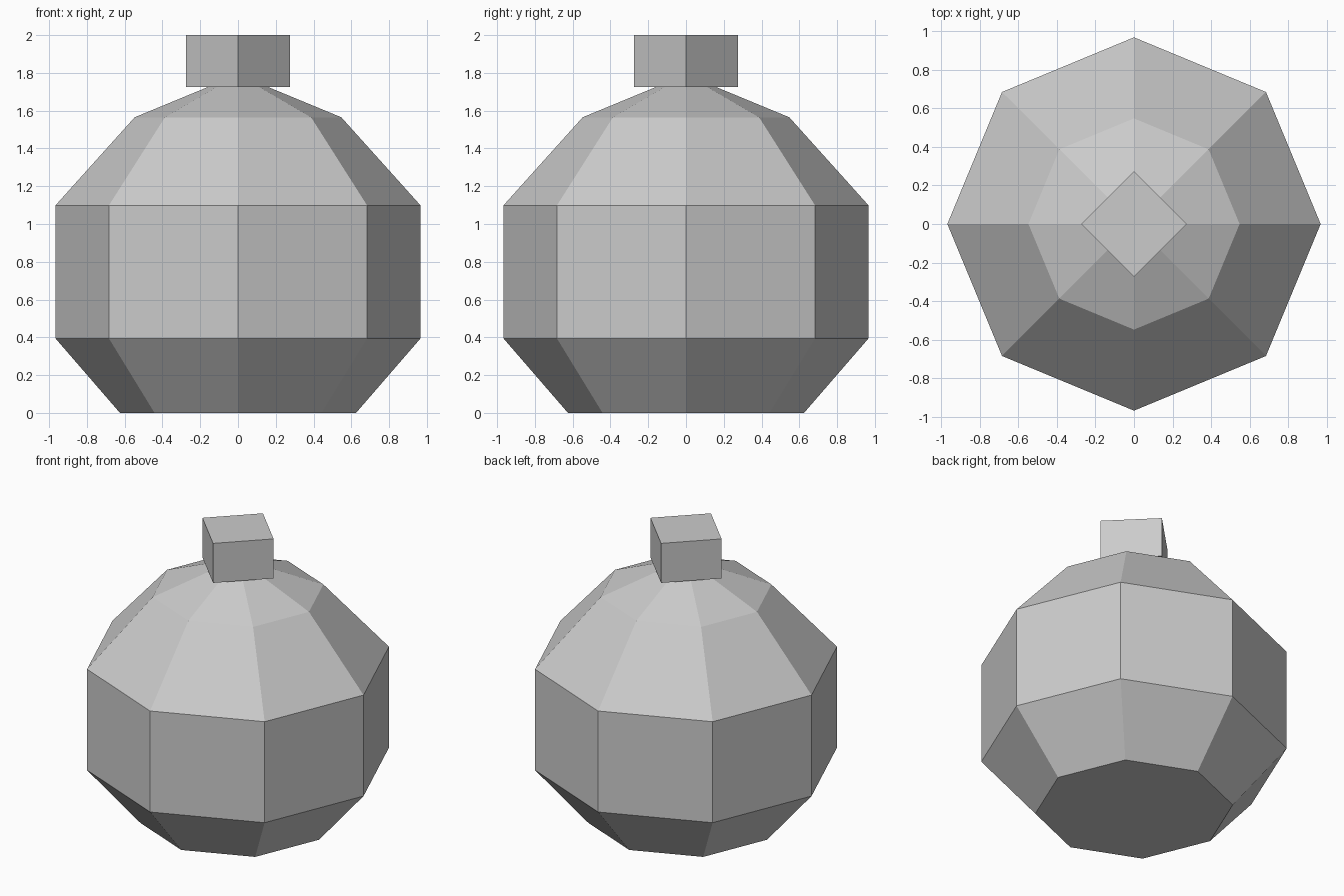
import bpy, bmesh, math

if "Cube" in bpy.data.objects:
    bpy.data.objects.remove(bpy.data.objects["Cube"])

# One plain grey for everything
grey = bpy.data.materials.new("light_grey")
grey.diffuse_color = (0.6, 0.6, 0.6, 1.0)
grey.use_nodes = True
grey.node_tree.nodes["Principled BSDF"].inputs["Base Color"].default_value = grey.diffuse_color


def lathe(name, profile, sides):
    """Closed faceted solid from (radius, z) rings, first corner on +x."""
    bm = bmesh.new()
    rings = []
    for r, z in profile:
        rings.append([bm.verts.new((r * math.cos(2 * math.pi * i / sides),
                                    r * math.sin(2 * math.pi * i / sides), z))
                      for i in range(sides)])
    for low, high in zip(rings, rings[1:]):
        for i in range(sides):
            j = (i + 1) % sides
            bm.faces.new((low[i], low[j], high[j], high[i]))
    bm.faces.new(rings[0][::-1])
    bm.faces.new(rings[-1])
    mesh = bpy.data.meshes.new(name)
    bm.to_mesh(mesh)
    bm.free()
    mesh.materials.append(grey)
    obj = bpy.data.objects.new(name, mesh)
    bpy.context.collection.objects.link(obj)
    return obj


# Eight-sided round body with a straight waist
lathe("body", [(0.625, 0), (0.967, 0.395), (0.967, 1.098),
               (0.547, 1.565), (0.16, 1.725)], 8)

# Square cap, corners on the axes
lathe("cap", [(0.274, 1.725), (0.274, 2.0)], 4)
